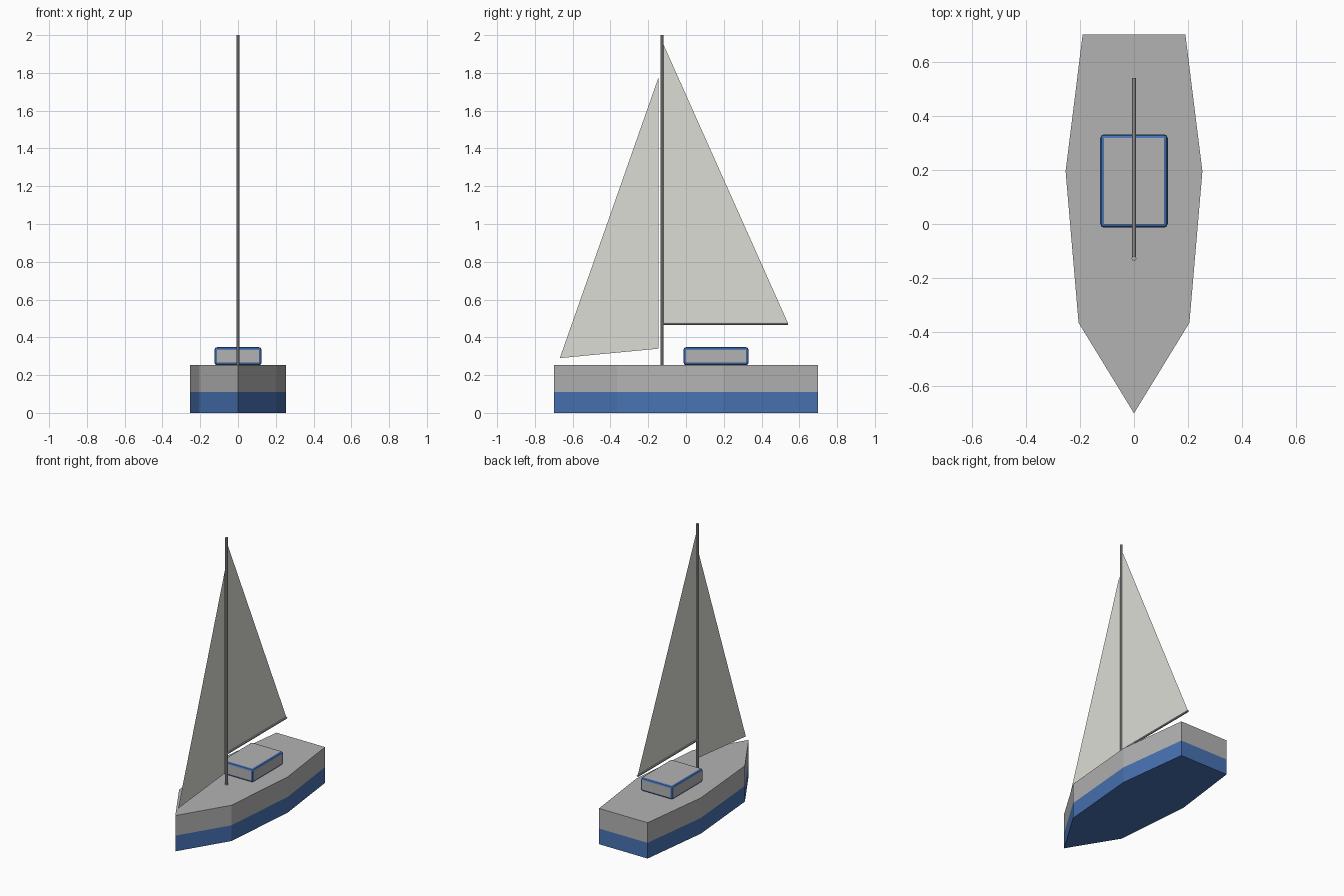
import bpy, bmesh
from math import pi

if "Cube" in bpy.data.objects:
    bpy.data.objects.remove(bpy.data.objects["Cube"])


def material(name, color):
    m = bpy.data.materials.new(name)
    m.diffuse_color = (*color, 1)
    m.use_nodes = True
    m.node_tree.nodes["Principled BSDF"].inputs["Base Color"].default_value = m.diffuse_color
    return m


blue = material("blue_paint", (0.065, 0.17, 0.45))
cloth = material("sail_cloth", (0.72, 0.72, 0.67))
grey = material("grey_paint", (0.45, 0.45, 0.45))


def add_object(name, bm, mats=()):
    mesh = bpy.data.meshes.new(name)
    bm.to_mesh(mesh)
    bm.free()
    for m in mats:
        mesh.materials.append(m)
    obj = bpy.data.objects.new(name, mesh)
    bpy.context.collection.objects.link(obj)
    return obj


def pole(name, radius, length, location, rotation=(0, 0, 0)):
    bpy.ops.mesh.primitive_cylinder_add(vertices=8, radius=radius, depth=length,
                                        location=location, rotation=rotation)
    obj = bpy.context.object
    obj.name = name
    obj.data.materials.append(grey)
    bpy.ops.object.shade_smooth_by_angle()
    return obj


def sail(name, corners):
    bm = bmesh.new()
    bm.faces.new([bm.verts.new((0, y, z)) for y, z in corners])
    return add_object(name, bm, [cloth])


# Hull: mirrored outline stacked in three levels, blue below the waterline
half = [(0.205, -0.365), (0.253, 0.195), (0.19, 0.7)]
outline = [(0, -0.7)] + half + [(-x, y) for x, y in reversed(half)]
bm = bmesh.new()
rings = [[bm.verts.new((x, y, z)) for x, y in outline] for z in (0, 0.111, 0.253)]
bm.faces.new(rings[0][::-1]).material_index = 1
bm.faces.new(rings[2])
n = len(outline)
for level in range(2):
    lo, hi = rings[level], rings[level + 1]
    for i in range(n):
        j = (i + 1) % n
        bm.faces.new((lo[i], lo[j], hi[j], hi[i])).material_index = 1 - level
add_object("hull", bm, [grey, blue])

# Cabin: box with blue rounded edges
bm = bmesh.new()
bmesh.ops.create_cube(bm, size=1)
bmesh.ops.scale(bm, vec=(0.25, 0.345, 0.095), verts=bm.verts)
cabin = add_object("cabin", bm, [grey, blue])
cabin.location = (0, 0.159, 0.3005)
bevel = cabin.modifiers.new("edge_trim", 'BEVEL')
bevel.width = 0.014
bevel.segments = 2
bevel.material = 1

# Mast and boom
pole("mast", 0.009, 1.747, (0, -0.127, 1.1265))
pole("boom", 0.0075, 0.665, (0, 0.2075, 0.472), (pi / 2, 0, 0))

# Sails
sail("main_sail", [(-0.119, 0.479), (0.538, 0.479), (-0.119, 1.95)])
sail("front_sail", [(-0.668, 0.29), (-0.146, 0.34), (-0.146, 1.775)])
